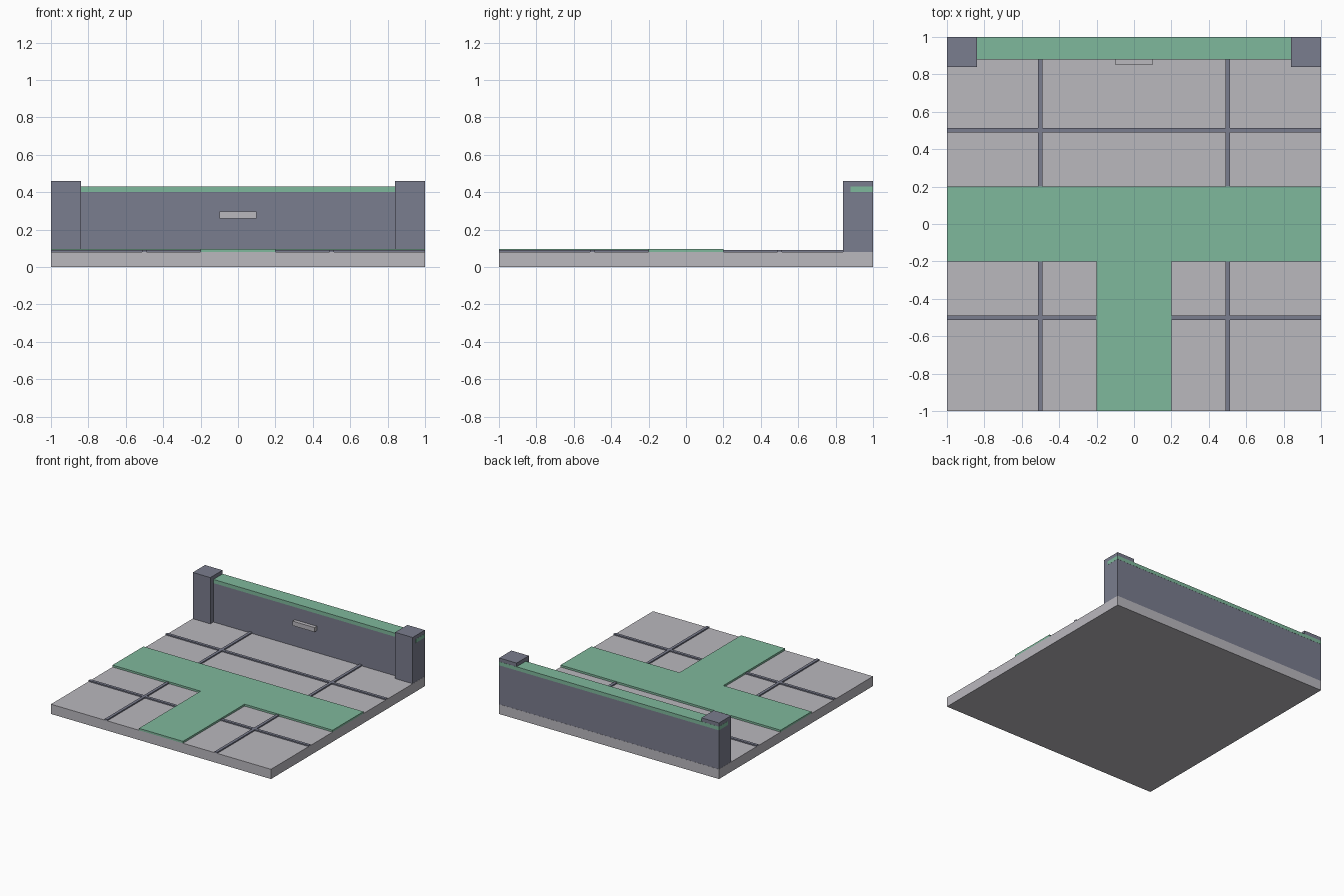
import bpy, bmesh

if "Cube" in bpy.data.objects:
    bpy.data.objects.remove(bpy.data.objects["Cube"])


def material(name, rgb):
    lin = [(c / 255 / 12.92) if c <= 10 else ((c / 255 + 0.055) / 1.055) ** 2.4 for c in rgb]
    m = bpy.data.materials.new(name)
    m.diffuse_color = (*lin, 1)
    m.use_nodes = True
    m.node_tree.nodes["Principled BSDF"].inputs["Base Color"].default_value = m.diffuse_color
    return m


stone = material("light_stone", (186, 184, 190))
slate = material("dark_slate", (122, 125, 142))
green = material("green", (127, 184, 156))


def prism(name, outline, z0, z1, mat):
    """Extrude a flat counter-clockwise outline from z0 to z1."""
    bm = bmesh.new()
    face = bm.faces.new([bm.verts.new((x, y, z0)) for x, y in outline])
    top = bmesh.ops.extrude_face_region(bm, geom=[face])["geom"]
    bmesh.ops.translate(bm, vec=(0, 0, z1 - z0),
                        verts=[v for v in top if isinstance(v, bmesh.types.BMVert)])
    bmesh.ops.recalc_face_normals(bm, faces=bm.faces)
    mesh = bpy.data.meshes.new(name)
    bm.to_mesh(mesh)
    bm.free()
    mesh.materials.append(mat)
    obj = bpy.data.objects.new(name, mesh)
    bpy.context.collection.objects.link(obj)
    return obj


def box(name, x0, x1, y0, y1, z0, z1, mat):
    return prism(name, [(x0, y0), (x1, y0), (x1, y1), (x0, y1)], z0, z1, mat)


TOP = 0.08   # top of the floor slab
E = 0.999    # slightly inside the edge, so the green cap shows at the wall ends
W = 0.012    # half width of a floor seam

# Floor slab
box("floor_slab", -1, 1, -1, 1, 0, TOP, stone)

# Raised seams between the floor tiles
for side, s in (("negative", -0.5), ("positive", 0.5)):
    box(f"lengthwise_seam_{side}", s - W, s + W, -1, 0.88, TOP, 0.09, slate)
    box(f"crosswise_seam_{side}", -1, 1, s - W, s + W, TOP, 0.0898, slate)

# T-shaped path
prism("t_path", [(-0.2, -1), (0.2, -1), (0.2, -0.2), (1, -0.2),
                 (1, 0.2), (-1, 0.2), (-1, -0.2), (-0.2, -0.2)], TOP, 0.096, green)

# Back wall with its cap
box("back_wall", -E, E, 0.88, E, TOP, 0.40, slate)
box("wall_cap", -1, 1, 0.88, 1, 0.40, 0.43, green)

# Corner posts
for side, s in (("left", -1), ("right", 1)):
    x0, x1 = sorted((s * 0.84, s * E))
    box(f"corner_post_{side}", x0, x1, 0.84, E, TOP, 0.46, slate)

# Small plaque on the wall
box("wall_plaque", -0.1, 0.1, 0.85, 0.88, 0.26, 0.297, stone)
